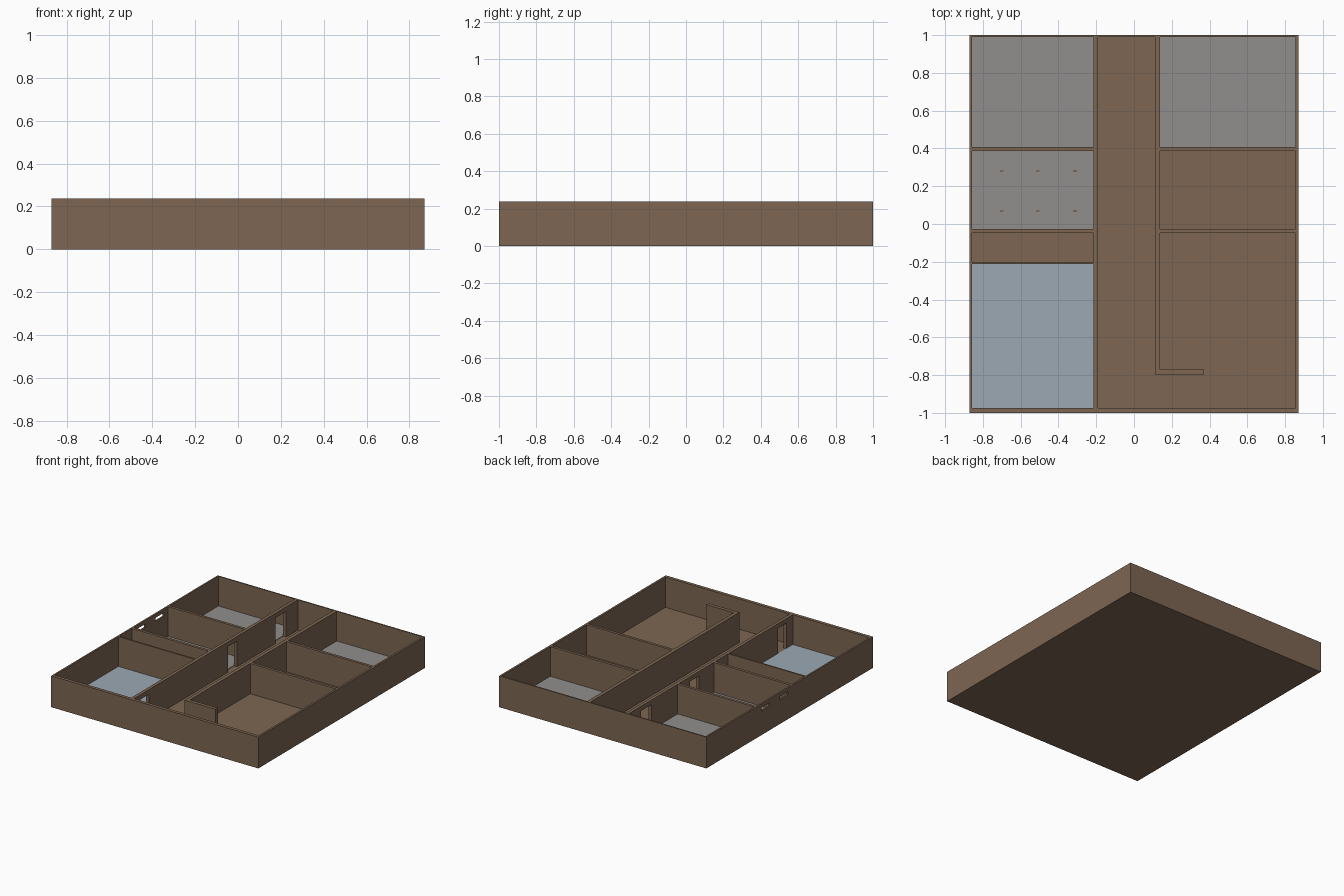
import bpy, bmesh

if "Cube" in bpy.data.objects:
    bpy.data.objects.remove(bpy.data.objects["Cube"])

def srgb(r, g, b):
    f = lambda c: ((c / 255 + 0.055) / 1.055) ** 2.4 if c > 10 else c / 255 / 12.92
    return (f(r), f(g), f(b), 1)

def material(name, rgb):
    m = bpy.data.materials.new(name)
    m.diffuse_color = srgb(*rgb)
    m.use_nodes = True
    m.node_tree.nodes["Principled BSDF"].inputs["Base Color"].default_value = m.diffuse_color
    return m

brown = material("brown_wall", (125, 102, 82))
grey = material("grey_floor", (145, 143, 140))
blue = material("blue_floor", (155, 169, 180))

def box(name, x0, x1, y0, y1, z0, z1, mat):
    bm = bmesh.new()
    bmesh.ops.create_cube(bm, size=1)
    for v in bm.verts:
        v.co = (x1 if v.co.x > 0 else x0, y1 if v.co.y > 0 else y0, z1 if v.co.z > 0 else z0)
    me = bpy.data.meshes.new(name)
    bm.to_mesh(me)
    bm.free()
    me.materials.append(mat)
    ob = bpy.data.objects.new(name, me)
    bpy.context.collection.objects.link(ob)
    return ob

H, FLOOR, TOP = 0.238, 0.008, 0.3
L, R = -0.858, 0.856            # inner faces of the side walls
HL, HR = -0.19, 0.11            # hallway sides
RL, RR = -0.215, 0.137          # room sides of the hallway walls
S, N = -0.975, 0.99             # inner faces of the front and back walls

# Solid block from which rooms and openings are cut
walls = box("house_walls", -0.871, 0.871, -1, 1, 0, H, brown)

rooms = {
    "back_left": (L, RL, 0.407, N),
    "washroom": (L, RL, -0.027, 0.386),
    "closet": (L, RL, -0.2, -0.048),
    "front_left": (L, RL, S, -0.212),
    "hallway": (HL, HR, S, N),
    "entry": (0.0, R, S, -0.797),
    "entry_opening": (0.37, R, -0.85, -0.70),
    "living": (RR, R, -0.77, -0.048),
    "middle_right": (RR, R, -0.027, 0.386),
    "back_right": (RR, R, 0.407, N),
}
cuts = [(*r, FLOOR, TOP) for r in rooms.values()]
# Doorways in the left hallway wall
for y0, y1 in ((-0.90, -0.80), (0.15, 0.26), (0.72, 0.85)):
    cuts.append((RL - 0.02, HL + 0.02, y0, y1, FLOOR, 0.203))
# Slot windows in the left outer wall
for y in (0.285, 0.068):
    cuts.append((-0.9, L + 0.02, y - 0.05, y + 0.05, 0.183, 0.21))

for c in cuts:
    cutter = box("cutter", *c, brown)
    cutter.hide_render = True
    mod = walls.modifiers.new("cut", 'BOOLEAN')
    mod.operation = 'DIFFERENCE'
    mod.solver = 'EXACT'
    mod.object = cutter
    bpy.context.view_layer.objects.active = walls
    bpy.ops.object.modifier_apply(modifier=mod.name)
    bpy.data.objects.remove(cutter)

# Coloured floor coverings
for key, mat in (("back_left", grey), ("washroom", grey), ("back_right", grey), ("front_left", blue)):
    box(key + "_floor", *rooms[key], FLOOR, 0.012, mat)

# Small fittings on the washroom floor, two rows of three
for x in (-0.70, -0.51, -0.312):
    for y in (0.281, 0.069):
        box("floor_fitting", x - 0.01, x + 0.01, y - 0.006, y + 0.006, 0.012, 0.018, brown)
